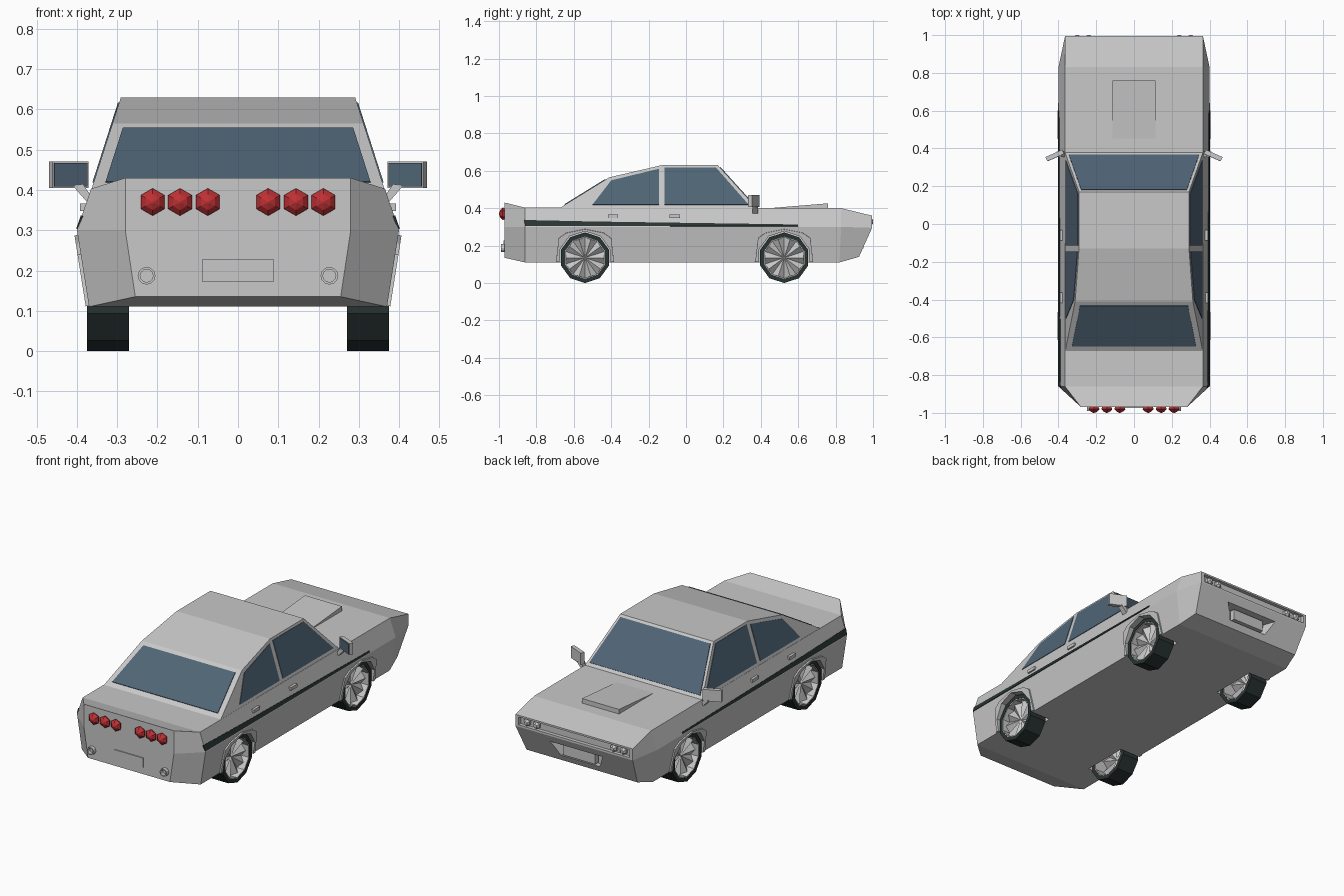
import bpy, bmesh, math
from mathutils import Vector, Matrix

if "Cube" in bpy.data.objects:
    bpy.data.objects.remove(bpy.data.objects["Cube"], do_unlink=True)


def material(name, rgb):
    m = bpy.data.materials.new(name)
    m.use_nodes = True
    m.diffuse_color = (*rgb, 1)
    m.node_tree.nodes["Principled BSDF"].inputs["Base Color"].default_value = (*rgb, 1)
    return m


PAINT = material("silver_paint", (0.58, 0.58, 0.58))
GLASS = material("blue_glass", (0.08, 0.13, 0.18))
DARK = material("dark_rubber", (0.022, 0.034, 0.032))
RED = material("red_lens", (0.52, 0.03, 0.035))


def finish(name, bm, mat):
    bmesh.ops.recalc_face_normals(bm, faces=bm.faces[:])
    mesh = bpy.data.meshes.new(name)
    bm.to_mesh(mesh)
    bm.free()
    mesh.materials.append(mat)
    ob = bpy.data.objects.new(name, mesh)
    bpy.context.collection.objects.link(ob)
    return ob


def loft(name, rings, mat, caps=True, closed=False):
    """Skin a row of equal rings of points."""
    bm = bmesh.new()
    rows = [[bm.verts.new(p) for p in ring] for ring in rings]
    n = len(rows[0])
    pairs = list(zip(rows, rows[1:])) + ([(rows[-1], rows[0])] if closed else [])
    for a, b in pairs:
        for i in range(n):
            j = (i + 1) % n
            bm.faces.new((a[i], a[j], b[j], b[i]))
    if caps and not closed:
        bm.faces.new(rows[0])
        bm.faces.new(rows[-1])
    return finish(name, bm, mat)


def plate(name, points, thick, mat):
    """Thin flat plate centred on a polygon."""
    pts = [Vector(p) for p in points]
    n = (pts[1] - pts[0]).cross(pts[2] - pts[0]).normalized() * thick / 2
    return loft(name, [[p - n for p in pts], [p + n for p in pts]], mat)


def box(name, centre, size, mat, turn=0):
    bm = bmesh.new()
    m = Matrix.Translation(centre) @ Matrix.Rotation(turn, 4, "Z") @ Matrix.Diagonal((*size, 1))
    bmesh.ops.create_cube(bm, size=1, matrix=m)
    return finish(name, bm, mat)


def lathe(name, centre, profile, sides, mat, axis="x", **kw):
    """Turn (offset, radius) pairs around an axis through the centre."""
    rings = []
    for off, r in profile:
        ring = []
        for k in range(sides):
            a = math.tau * k / sides
            s, c = r * math.sin(a), r * math.cos(a)
            ring.append(Vector(centre) + Vector((off, s, c) if axis == "x" else (s, off, c)))
        rings.append(ring)
    return loft(name, rings, mat, **kw)


def cut(ob, cutters):
    for c in cutters:
        mod = ob.modifiers.new("cut", "BOOLEAN")
        mod.operation, mod.solver, mod.object = "DIFFERENCE", "EXACT", c
    dg = bpy.context.evaluated_depsgraph_get()
    mesh = bpy.data.meshes.new_from_object(ob.evaluated_get(dg))
    ob.modifiers.clear()
    ob.data = mesh


def cabin_x(z):
    return 0.3645 - 0.32 * (z - 0.4)


def side_x(z):
    return 0.37 + 0.158 * (z - 0.11) if z < 0.3 else 0.40 - 0.35 * (z - 0.3)


SIDES = (("left", 1), ("right", -1))
AXLES = (("tail", -0.54), ("nose", 0.525))
HUB_Z = 0.135

# Body shell: sections of bottom, waist and shoulder points (x, y, z)
sections = [
    ((0.255, -0.97, 0.135), (0.28, -0.97, 0.30), (0.28, -0.97, 0.43)),
    ((0.37, -0.86, 0.11), (0.40, -0.86, 0.30), (0.365, -0.86, 0.403)),
    ((0.37, 0.82, 0.11), (0.40, 0.83, 0.30), (0.365, 0.83, 0.40)),
    ((0.345, 0.925, 0.14), (0.365, 0.995, 0.295), (0.365, 0.995, 0.36)),
]
bm = bmesh.new()
rows = [[bm.verts.new(p) for p in s] + [bm.verts.new((-x, y, z)) for x, y, z in reversed(s)]
        for s in sections]
for a, b in zip(rows, rows[1:]):
    for i in range(6):
        j = (i + 1) % 6
        bm.faces.new((a[i], a[j], b[j], b[i]))
for end in (rows[0], rows[-1]):
    bm.faces.new((end[0], end[1], end[4], end[5]))
    bm.faces.new((end[1], end[2], end[3], end[4]))
body = finish("body_shell", bm, PAINT)

# Wheel wells, lamp recess and intake are cut out
wells = {(s, a): lathe("well_cutter", (sx * 0.35, y, HUB_Z), [(-0.1, 0.142), (0.1, 0.142)], 10, PAINT)
         for s, sx in SIDES for a, y in AXLES}
recess = box("lamp_cutter", (0, 1.02, 0.328), (0.69, 0.09, 0.044), PAINT)
intake = loft("intake_cutter", [[(-w, y, 0.255), (w, y, 0.255), (w * 0.8, y, 0.175), (-w * 0.8, y, 0.175)]
                                for w, y in ((0.14, 0.91), (0.19, 1.05))], PAINT)
cut(body, [*wells.values(), recess, intake])

# Arches and wheels
for s, sx in SIDES:
    for a, y in AXLES:
        outline = [(-0.155, 0.112), (-0.14, 0.24), (-0.1, 0.268), (0, 0.288),
                   (0.1, 0.268), (0.14, 0.24), (0.155, 0.112)]
        arch = plate(f"{s}_{a}_arch", [(sx * (side_x(z) + 0.002), y + dy, z) for dy, z in outline], 0.012, PAINT)
        cut(arch, [wells[s, a]])
        hub = (sx * 0.3225, y, HUB_Z)
        lathe(f"{s}_{a}_tyre", hub, [(-0.052, 0.135), (0.052, 0.135), (0.052, 0.113), (-0.052, 0.113)],
              10, DARK, closed=True)
        lathe(f"{s}_{a}_rim_barrel", hub, [(-0.05, 0.114), (0.05, 0.114), (0.05, 0.108), (-0.05, 0.108)],
              10, PAINT, closed=True)
        # Pleated disc whose ridges read as ten spokes
        bm = bmesh.new()
        mid = bm.verts.new((sx * 0.335, y, HUB_Z))
        fan = []
        for k in range(20):
            t = math.tau * k / 20
            fan.append(bm.verts.new((sx * (0.355 if k % 2 else 0.325),
                                     y + 0.11 * math.sin(t), HUB_Z + 0.11 * math.cos(t))))
        for k in range(20):
            bm.faces.new((mid, fan[k], fan[(k + 1) % 20]))
        finish(f"{s}_{a}_spokes", bm, PAINT)

for c in [*wells.values(), recess, intake]:
    bpy.data.objects.remove(c, do_unlink=True)

# Cabin
roofline = [(-0.68, 0.398), (-0.41, 0.565), (-0.13, 0.63), (0.17, 0.63), (0.38, 0.398)]
loft("cabin", [[(sx * cabin_x(z), y, z) for y, z in roofline] for sx in (1, -1)], PAINT)


# Windscreens at both ends
def screen(name, low, high, z0, z1, margin):
    def at(z):
        t = (z - low[1]) / (high[1] - low[1])
        return low[0] + t * (high[0] - low[0])
    pts = [(sx * (cabin_x(z) - margin), at(z), z) for z, sx in ((z0, -1), (z0, 1), (z1, 1), (z1, -1))]
    plate(name, pts, 0.008, GLASS)


screen("tail_window", roofline[0], roofline[1], 0.418, 0.552, 0.03)
screen("nose_window", roofline[4], roofline[3], 0.415, 0.618, 0.015)

door_glass = [(-0.115, 0.418), (-0.115, 0.617), (0.16, 0.617), (0.335, 0.418)]
quarter_glass = [(-0.5, 0.418), (-0.4, 0.548), (-0.145, 0.61), (-0.145, 0.418)]
stripe = [(-0.86, 0.304), (-0.865, 0.336), (-0.5, 0.328), (0.6, 0.312), (0.6, 0.303)]

for s, sx in SIDES:
    # Side windows and stripe
    for name, shape in (("door_window", door_glass), ("quarter_window", quarter_glass)):
        plate(f"{s}_{name}", [(sx * cabin_x(z), y, z) for y, z in shape], 0.006, GLASS)
    plate(f"{s}_stripe", [(sx * side_x(z), y, z) for y, z in stripe], 0.006, DARK)
    # Door handles
    for name, y in (("nose", -0.06), ("tail", -0.39)):
        box(f"{s}_{name}_handle", (sx * 0.384, y, 0.357), (0.016, 0.055, 0.018), PAINT)
    # Mirror with stalk
    turn = -sx * math.radians(24)
    box(f"{s}_mirror_housing", (sx * 0.42, 0.364, 0.438), (0.098, 0.022, 0.065), PAINT, turn)
    box(f"{s}_mirror_glass", (sx * 0.4155, 0.3535, 0.438), (0.09, 0.006, 0.058), GLASS, turn)
    plate(f"{s}_mirror_stalk", [(sx * 0.365, 0.37, 0.385), (sx * 0.375, 0.37, 0.37),
                                (sx * 0.41, 0.37, 0.41), (sx * 0.385, 0.37, 0.415)], 0.03, PAINT)
    # Tail lamps, headlamps and exhaust
    for i, x in enumerate((0.075, 0.144, 0.212)):
        lathe(f"{s}_tail_lamp_{i + 1}", (sx * x, -0.97, 0.37),
              [(0.005, 0.026), (-0.01, 0.034), (-0.023, 0.02), (-0.03, 0.003)], 6, RED, axis="y")
    for i, x in enumerate((0.24, 0.3)):
        lathe(f"{s}_headlamp_{i + 1}", (sx * x, 0.97, 0.328),
              [(0, 0.021), (0.018, 0.021), (0.03, 0.01)], 6, PAINT, axis="y")
    lathe(f"{s}_exhaust", (sx * 0.227, -0.97, 0.187),
          [(0.01, 0.022), (-0.02, 0.022), (-0.02, 0.016), (0.01, 0.016)], 12, PAINT, axis="y", closed=True)

# Hood scoop wedge
loft("hood_scoop", [[(x, 0.42, 0.398), (x, 0.76, 0.426), (x, 0.76, 0.398)] for x in (-0.115, 0.115)], PAINT)

# Number plates
box("tail_plate", (0, -0.971, 0.2), (0.18, 0.008, 0.055), PAINT)
box("nose_plate", (0, 0.935, 0.215), (0.2, 0.03, 0.06), PAINT)
